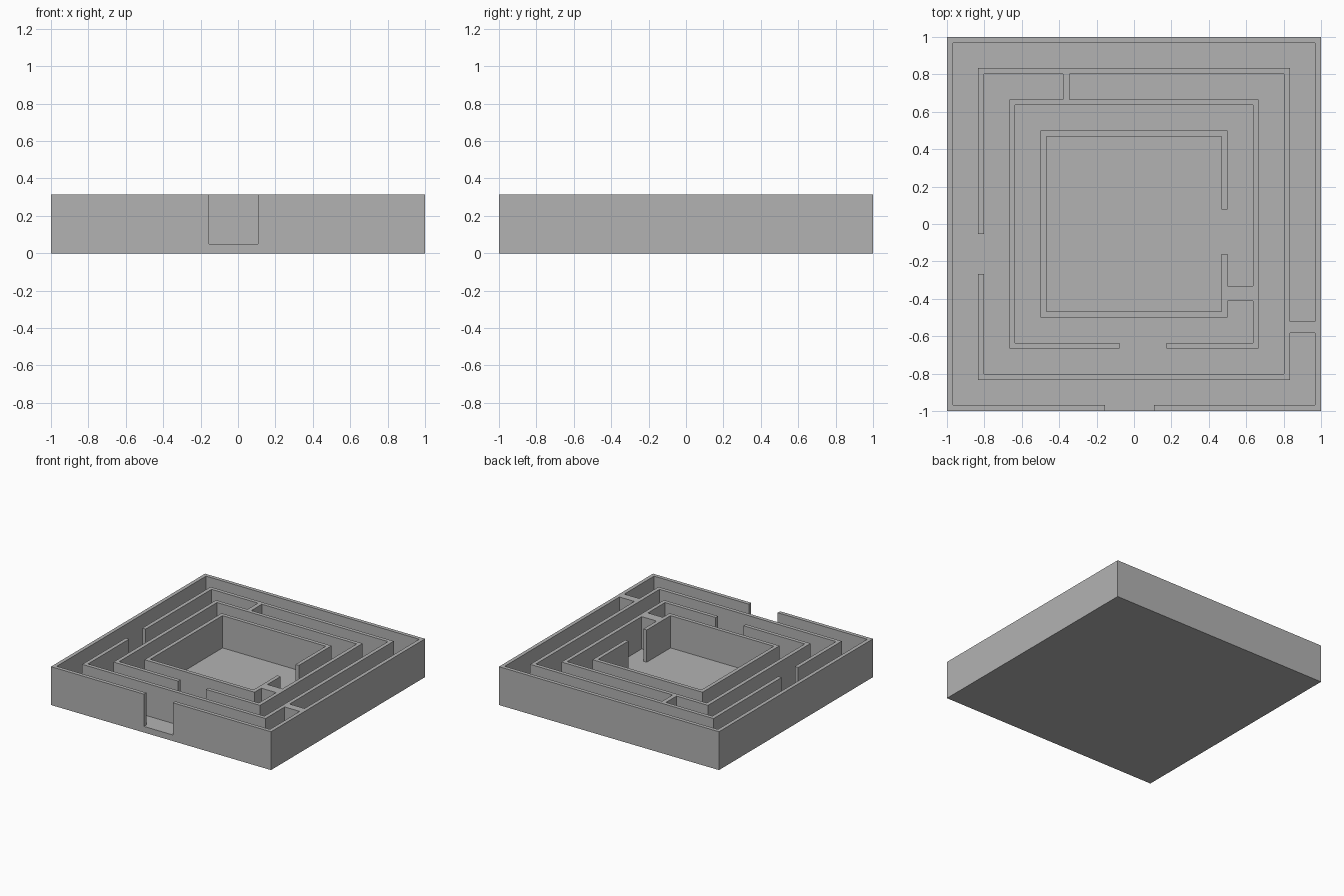
import bpy, bmesh

if "Cube" in bpy.data.objects:
    bpy.data.objects.remove(bpy.data.objects["Cube"])

T = 0.031                      # wall thickness
FLOOR, TOP = 0.05, 0.315       # floor plate top, wall top


def ring(r, side, a, b):
    """Four walls of a square ring; the wall on `side` has a gap from a to b."""
    walls = {
        "front": [(-r, -r, r, -r + T)],
        "back": [(-r, r - T, r, r)],
        "left": [(-r, -r, -r + T, r)],
        "right": [(r - T, -r, r, r)],
    }
    x0, y0, x1, y1 = walls[side][0]
    if side in ("front", "back"):
        walls[side] = [(x0, y0, a, y1), (b, y0, x1, y1)]
    else:
        walls[side] = [(x0, y0, x1, a), (x0, b, x1, y1)]
    return [w for group in walls.values() for w in group]


R1, R2, R3, R4 = 1.0, 0.833, 0.666, 0.5

# Concentric walls with doorways
rects = (ring(R1, "front", -0.155, 0.108)
         + ring(R2, "left", -0.267, -0.053)
         + ring(R3, "front", -0.077, 0.175)
         + ring(R4, "right", -0.16, 0.077))
# Dead-end partitions between the rings
rects += [(-0.38, R3, -0.345, R2 - T),
          (R2, -0.583, R1 - T, -0.52),
          (R4, -0.412, R3 - T, -0.332)]

# Fuse floor and walls into one clean solid on a grid of cut lines
xs = sorted({round(v, 4) for r in rects for v in (r[0], r[2])})
ys = sorted({round(v, 4) for r in rects for v in (r[1], r[3])})
zs = [0.0, FLOOR, TOP]
axes = (xs, ys, zs)


def filled(c):
    i, j, k = c
    if not (0 <= i < len(xs) - 1 and 0 <= j < len(ys) - 1 and 0 <= k < 2):
        return False
    if k == 0:
        return True
    x, y = (xs[i] + xs[i + 1]) / 2, (ys[j] + ys[j + 1]) / 2
    return any(x0 < x < x1 and y0 < y < y1 for x0, y0, x1, y1 in rects)


bm = bmesh.new()
verts = {}


def vert(key):
    if key not in verts:
        verts[key] = bm.verts.new([axes[n][key[n]] for n in range(3)])
    return verts[key]


for i in range(len(xs) - 1):
    for j in range(len(ys) - 1):
        for k in range(2):
            if not filled((i, j, k)):
                continue
            for ax in range(3):
                u, v = (ax + 1) % 3, (ax + 2) % 3
                for s in (0, 1):
                    n = [i, j, k]
                    n[ax] += 1 if s else -1
                    if filled(n):
                        continue
                    quad = []
                    for du, dv in ((0, 0), (1, 0), (1, 1), (0, 1)):
                        key = [i, j, k]
                        key[ax] += s
                        key[u] += du
                        key[v] += dv
                        quad.append(vert(tuple(key)))
                    bm.faces.new(quad if s else quad[::-1])

# Merge flat areas
bmesh.ops.dissolve_limit(bm, angle_limit=0.01, verts=bm.verts[:], edges=bm.edges[:])

mesh = bpy.data.meshes.new("maze_box")
bm.to_mesh(mesh)
bm.free()
maze = bpy.data.objects.new("maze_box", mesh)
bpy.context.collection.objects.link(maze)

grey = bpy.data.materials.new("light grey")
grey.diffuse_color = (0.45, 0.45, 0.45, 1)
grey.use_nodes = True
grey.node_tree.nodes["Principled BSDF"].inputs["Base Color"].default_value = grey.diffuse_color
mesh.materials.append(grey)
